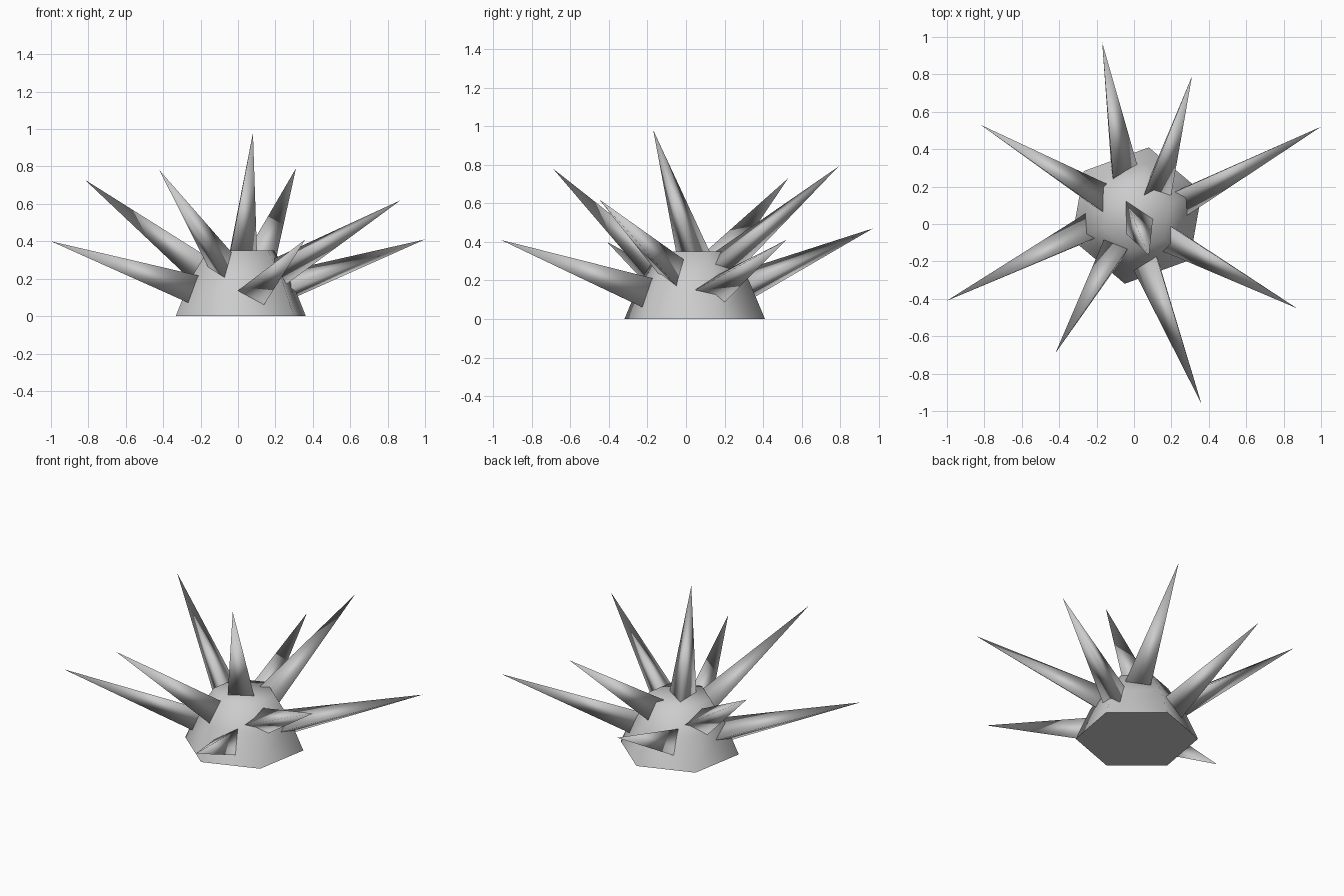
import bpy, bmesh, math
from mathutils import Vector

if "Cube" in bpy.data.objects:
    bpy.data.objects.remove(bpy.data.objects["Cube"])

CENTER = Vector((0.015, 0.045, 0))


def make_object(name, bm):
    bmesh.ops.recalc_face_normals(bm, faces=bm.faces[:])
    mesh = bpy.data.meshes.new(name)
    bm.to_mesh(mesh)
    bm.free()
    for p in mesh.polygons:
        p.use_smooth = True
    obj = bpy.data.objects.new(name, mesh)
    bpy.context.collection.objects.link(obj)
    return obj


# Six-sided dome body, from (radius, height) rings
bm = bmesh.new()
rings = []
for r, z in [(0.37, 0), (0.285, 0.2), (0.19, 0.35)]:
    rings.append([bm.verts.new(CENTER + Vector((r * math.cos(math.radians(a)),
                                                r * math.sin(math.radians(a)), z)))
                  for a in range(20, 380, 60)])
for lo, hi in zip(rings, rings[1:]):
    for i in range(6):
        j = (i + 1) % 6
        bm.faces.new((lo[i], lo[j], hi[j], hi[i]))
bm.faces.new(rings[0])
bm.faces.new(rings[-1])
dome = make_object("dome_body", bm)
bpy.context.view_layer.objects.active = dome
dome.select_set(True)
bpy.ops.object.shade_smooth_by_angle(angle=math.radians(70))


# Three-sided tapering spike, its root sunk into the dome
def spike(name, root, tip, radius=0.095, sink=0.07):
    root, tip = Vector(root), Vector(tip)
    d = (tip - root).normalized()
    length = (tip - root).length
    radius *= (length + sink) / length
    root = root - d * sink
    if d.z > 0.9:
        u = Vector((0, 1, 0)).cross(d).normalized()
    else:
        u = d.cross(Vector((0, 0, 1))).normalized()
    v = d.cross(u)
    bm = bmesh.new()
    base = [bm.verts.new(root + radius * (math.cos(a) * u + math.sin(a) * v))
            for a in (0, math.tau / 3, 2 * math.tau / 3)]
    top = bm.verts.new(tip)
    for i in range(3):
        bm.faces.new((base[i], base[(i + 1) % 3], top))
    bm.faces.new(base[::-1])
    make_object(name, bm)


# (visible root, tip) of every spike
SPIKES = [
    ("top_spike", (0.007, 0.03, 0.35), (0.08, -0.17, 0.98)),
    ("left_spike", (-0.22, -0.03, 0.13), (-1.0, -0.41, 0.40)),
    ("front_left_spike", (-0.065, -0.10, 0.235), (-0.42, -0.69, 0.78)),
    ("front_spike", (0.08, -0.20, 0.13), (0.36, -0.96, 0.41)),
    ("front_right_spike", (0.17, -0.05, 0.22), (0.87, -0.45, 0.62)),
    ("right_spike", (0.24, 0.13, 0.15), (1.0, 0.52, 0.41)),
    ("back_right_spike", (0.105, 0.165, 0.27), (0.31, 0.79, 0.79)),
    ("back_spike", (-0.07, 0.28, 0.16), (-0.17, 0.97, 0.47)),
    ("back_left_spike", (-0.165, 0.12, 0.24), (-0.82, 0.53, 0.73)),
]
for name, root, tip in SPIKES:
    spike(name, root, tip)
